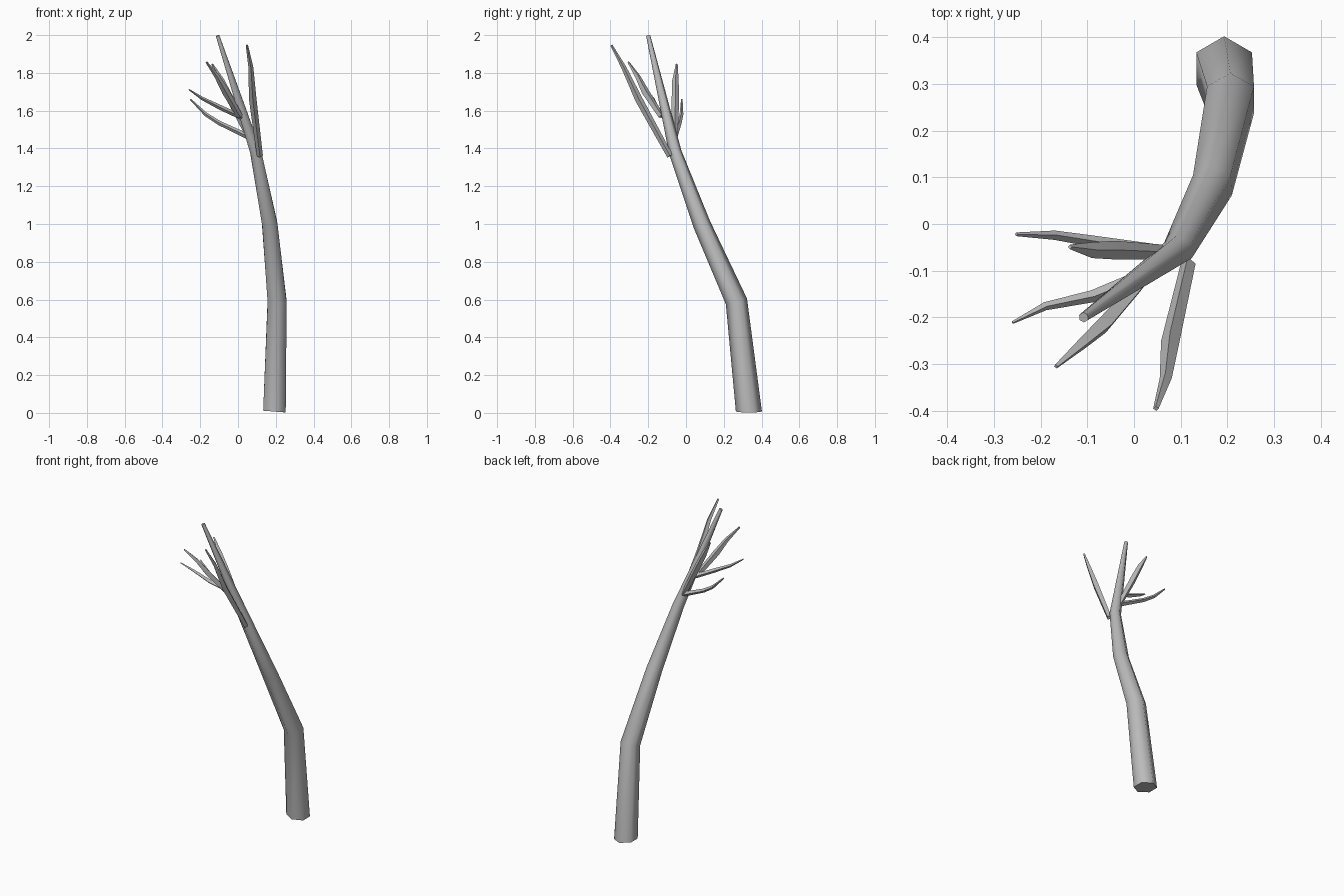
import bpy, bmesh, math
from mathutils import Vector

cube = bpy.data.objects.get("Cube")
if cube:
    bpy.data.objects.remove(cube, do_unlink=True)

bark = bpy.data.materials.new("grey_bark")
bark.use_nodes = True
grey = (0.5, 0.5, 0.5, 1)
bark.diffuse_color = grey
bark.node_tree.nodes["Principled BSDF"].inputs["Base Color"].default_value = grey


def limb(name, sides, path, start_dir=None):
    """Tapered tube through (x, y, z, radius) points, rings square to the path."""
    bm = bmesh.new()
    pts = [Vector(p[:3]) for p in path]
    rings = []
    for i, p in enumerate(pts):
        before = (p - pts[i - 1]).normalized() if i else Vector()
        after = (pts[i + 1] - p).normalized() if i < len(pts) - 1 else Vector()
        along = (before + after).normalized()
        if i == 0 and start_dir:
            along = Vector(start_dir).normalized()
        side = Vector((0, 1, 0))
        side = (side - along * side.dot(along)).normalized()
        other = along.cross(side)
        ring = []
        for k in range(sides):
            a = math.tau * k / sides
            ring.append(bm.verts.new(p + path[i][3] * (side * math.cos(a) + other * math.sin(a))))
        rings.append(ring)
    for low, high in zip(rings, rings[1:]):
        for k in range(sides):
            n = (k + 1) % sides
            bm.faces.new((low[k], low[n], high[n], high[k]))
    bm.faces.new(rings[0][::-1])
    bm.faces.new(rings[-1])
    bmesh.ops.recalc_face_normals(bm, faces=bm.faces)
    mesh = bpy.data.meshes.new(name)
    bm.to_mesh(mesh)
    bm.free()
    mesh.materials.append(bark)
    obj = bpy.data.objects.new(name, mesh)
    bpy.context.collection.objects.link(obj)
    bpy.ops.object.select_all(action="DESELECT")
    obj.select_set(True)
    bpy.context.view_layer.objects.active = obj
    bpy.ops.object.shade_smooth_by_angle(angle=math.radians(66))
    return obj


# Bent six-sided trunk
limb("trunk", 6, [
    (0.193, 0.333, 0.007, 0.069), (0.207, 0.267, 0.59, 0.058),
    (0.168, 0.083, 1.0, 0.047), (0.094, -0.057, 1.38, 0.034),
    (-0.108, -0.2, 1.997, 0.011)], start_dir=(0.08, 0, 1))

# Thin four-sided branches
limb("front_branch", 4, [
    (0.116, -0.085, 1.36, 0.016), (0.078, -0.25, 1.66, 0.02),
    (0.068, -0.33, 1.83, 0.013), (0.047, -0.395, 1.947, 0.006)])
limb("low_side_branch", 4, [
    (0.06, -0.06, 1.46, 0.015), (-0.1, -0.035, 1.535, 0.012),
    (-0.17, -0.024, 1.58, 0.01), (-0.252, -0.022, 1.66, 0.004)])
limb("upright_side_branch", 4, [
    (0.06, -0.06, 1.46, 0.016), (-0.04, -0.056, 1.66, 0.02),
    (-0.09, -0.056, 1.76, 0.017), (-0.137, -0.049, 1.847, 0.005)])
limb("high_side_branch", 4, [
    (0.02, -0.11, 1.565, 0.014), (-0.09, -0.155, 1.615, 0.013),
    (-0.19, -0.176, 1.665, 0.009), (-0.26, -0.211, 1.712, 0.003)])
limb("high_front_branch", 4, [
    (0.01, -0.13, 1.57, 0.016), (-0.065, -0.215, 1.7, 0.02),
    (-0.11, -0.255, 1.78, 0.014), (-0.167, -0.305, 1.857, 0.005)])
